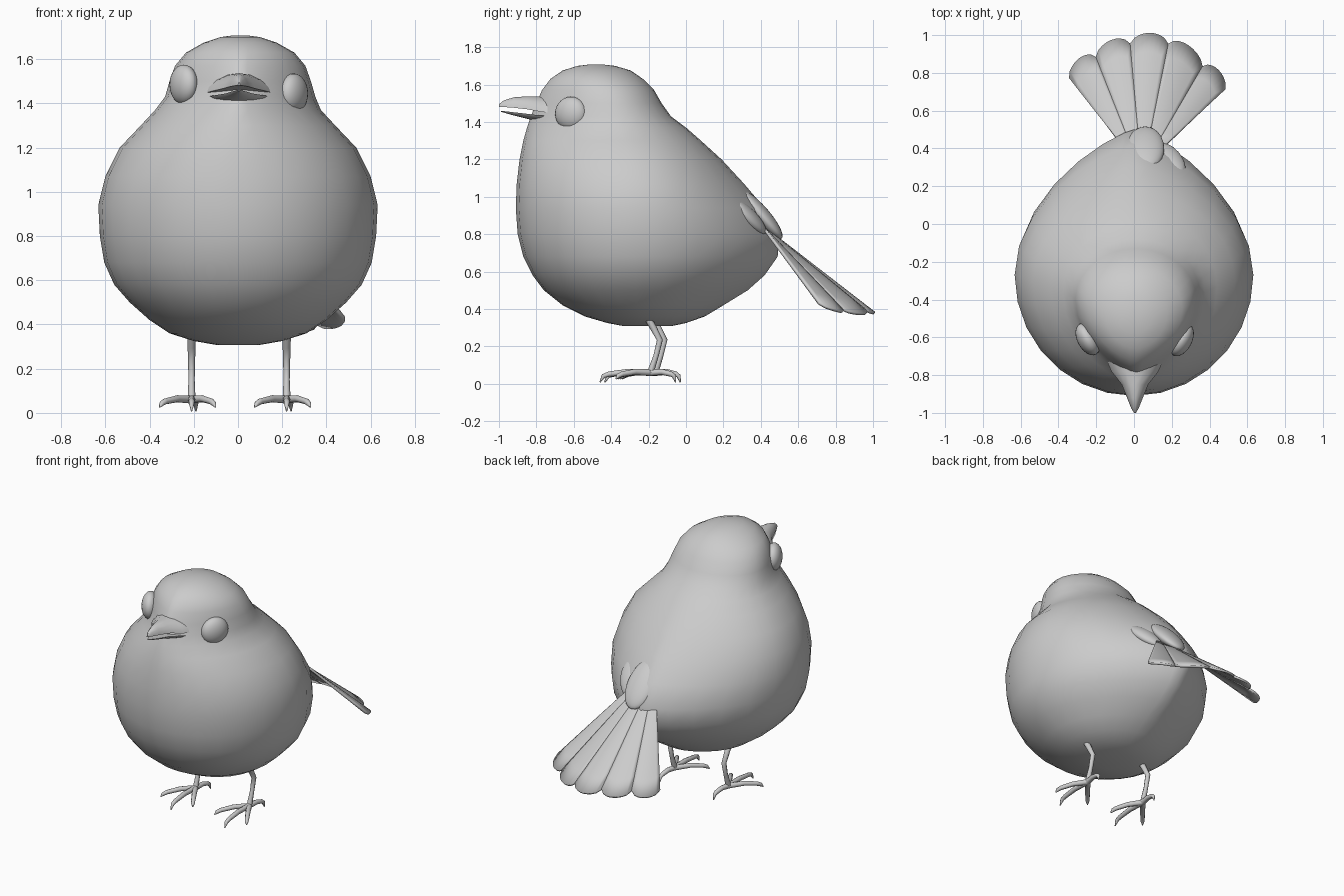
import bpy, bmesh
from math import sin, cos, pi, radians
from mathutils import Vector

if "Cube" in bpy.data.objects:
    bpy.data.objects.remove(bpy.data.objects["Cube"])


def finish(name, bm, angle=50):
    bmesh.ops.recalc_face_normals(bm, faces=bm.faces)
    me = bpy.data.meshes.new(name)
    bm.to_mesh(me)
    bm.free()
    ob = bpy.data.objects.new(name, me)
    bpy.context.collection.objects.link(ob)
    bpy.ops.object.select_all(action='DESELECT')
    ob.select_set(True)
    bpy.context.view_layer.objects.active = ob
    bpy.ops.object.shade_smooth_by_angle(angle=radians(angle))
    return ob


def add_loft(bm, rings):
    vs = [[bm.verts.new(p) for p in r] for r in rings]
    n = len(vs[0])
    for a, b in zip(vs, vs[1:]):
        for i in range(n):
            j = (i + 1) % n
            bm.faces.new((a[i], a[j], b[j], b[i]))
    bm.faces.new(vs[0])
    bm.faces.new(vs[-1])


def add_tube(bm, points, radii, sides=8):
    pts = [Vector(p) for p in points]
    rings = []
    for i, p in enumerate(pts):
        d = (pts[min(i + 1, len(pts) - 1)] - pts[max(i - 1, 0)]).normalized()
        s = d.cross(Vector((1, 0.01, 0)) if abs(d.x) < 0.8 else Vector((0, 0, 1))).normalized()
        t = d.cross(s)
        rings.append([p + (s * cos(2 * pi * k / sides) + t * sin(2 * pi * k / sides)) * radii[i]
                      for k in range(sides)])
    add_loft(bm, rings)


def ellipsoid(name, loc, scale, rot=(0, 0, 0)):
    bpy.ops.mesh.primitive_uv_sphere_add(segments=24, ring_count=14, location=loc, rotation=rot)
    ob = bpy.context.object
    ob.name = name
    ob.scale = scale
    bpy.ops.object.shade_smooth()
    return ob


# Body and head: z, front y, back y, widest y, half width, front taper, back taper
body = [
    (0.308, -.33, -.08, -.20, .10, 1, 1), (0.325, -.42, .0, -.22, .20, 1, 1.1),
    (0.36, -.54, .10, -.24, .31, 1, 1.2), (0.42, -.66, .20, -.26, .40, 1, 1.3),
    (0.50, -.76, .33, -.27, .49, 1, 1.5), (0.58, -.82, .42, -.27, .56, 1, 1.6),
    (0.68, -.87, .49, -.27, .605, 1, 1.6), (0.80, -.90, .50, -.27, .625, 1, 1.6),
    (0.94, -.91, .42, -.27, .632, 1, 1.5), (1.07, -.905, .31, -.28, .60, 1, 1.4),
    (1.20, -.89, .19, -.30, .535, 1.1, 1.2), (1.30, -.87, .08, -.33, .44, 1.2, 1.1),
    (1.37, -.85, .0, -.36, .375, 1.4, 1), (1.43, -.83, -.08, -.38, .34, 1.6, 1),
    (1.50, -.80, -.13, -.40, .32, 1.6, 1), (1.57, -.77, -.17, -.42, .295, 1.5, 1),
    (1.63, -.725, -.23, -.45, .245, 1.3, 1), (1.675, -.66, -.295, -.47, .165, 1.1, 1),
    (1.70, -.58, -.38, -.48, .09, 1, 1), (1.708, -.51, -.45, -.48, .03, 1, 1)]


def body_ring(z, yf, yb, ym, w, pf, pb, n=28):
    ring = []
    for k in range(n):
        c, s = cos(2 * pi * k / n), sin(2 * pi * k / n)
        x = w * abs(c) ** (pb if s > 0 else pf) * (1 if c > 0 else -1)
        y = ym + s * ((yb - ym) if s > 0 else (ym - yf))
        ring.append((x + (0.01 if z > 1.4 else 0), y, z))
    return ring


bm = bmesh.new()
add_loft(bm, [body_ring(*r) for r in body])
finish("body", bm, 60)

# Eyes, slightly uneven because the head is tilted
ellipsoid("eye_right", (.252, -.615, 1.445), (.055, .092, .09), (0, 0, radians(-28)))
ellipsoid("eye_left", (-.245, -.61, 1.485), (.055, .092, .09), (0, 0, radians(28)))


# Beak: sections of y, half width, ridge z, edge z
def beak(name, sections):
    bm = bmesh.new()
    rings = []
    for y, w, ridge, edge in sections:
        top = [(.005 + w * cos(a), y, edge + (ridge - edge) * sin(a) ** 1.3)
               for a in (pi * k / 8 for k in range(1, 8))]
        rings.append([(.005 + w, y, edge)] + top + [(.005 - w, y, edge)])
    add_loft(bm, rings)
    finish(name, bm, 45)


beak("beak_upper", [(-.70, .16, 1.54, 1.445), (-.78, .125, 1.537, 1.455), (-.85, .07, 1.537, 1.468),
                    (-.92, .042, 1.532, 1.476), (-.975, .02, 1.515, 1.48), (-1.0, .005, 1.495, 1.48)])
beak("beak_lower", [(-.70, .15, 1.385, 1.43), (-.78, .12, 1.40, 1.435), (-.86, .06, 1.42, 1.445),
                    (-.93, .035, 1.437, 1.453), (-.99, .006, 1.455, 1.46)])

# Tail fan: five feathers between six edges
tips = [(-.34, .77, .42), (-.20, .88, .42), (-.02, .95, .41),
        (.18, .95, .40), (.36, .83, .40), (.48, .71, .43)]
for f in range(5):
    bm = bmesh.new()
    b0, b1 = (Vector((-.06 + .22 * k / 5, .41, .84)) for k in (f, f + 1))
    t0, t1 = Vector(tips[f]), Vector(tips[f + 1])
    N, M = 8, 6
    grid = []
    for i in range(N + 1):
        u = i / N
        a, t = b0.lerp(b1, u), t0.lerp(t1, u)
        reach = 1 + .09 * (1 - (2 * u - 1) ** 2) ** .7
        grid.append([bm.verts.new(a + (t - a) * reach * j / M
                                  + Vector((0, .6, .8)) * .015 * sin(pi * u) * j / M)
                     for j in range(M + 1)])
    for i in range(N):
        for j in range(M):
            bm.faces.new((grid[i][j], grid[i + 1][j], grid[i + 1][j + 1], grid[i][j + 1]))
    ob = finish("tail_feather_%d" % (f + 1), bm)
    mod = ob.modifiers.new("thickness", 'SOLIDIFY')
    mod.thickness = .015
    mod.offset = 0

# Covert feathers overlapping the tail root
ellipsoid("covert_middle", (.06, .40, .905), (.10, .17, .045), (radians(-49), 0, 0))
ellipsoid("covert_left", (-.09, .34, .89), (.07, .13, .04), (radians(-45), radians(-25), radians(-10)))
ellipsoid("covert_right", (.19, .34, .89), (.07, .13, .04), (radians(-45), radians(25), radians(10)))

# Legs and feet; the second is a shifted copy of the first
for name, x, dy in (("leg_left", -.21, .02), ("leg_right", .22, -.005)):
    def at(px, py, pz):
        return (x + px, py + dy, pz)
    bm = bmesh.new()
    add_tube(bm, [at(0, -.21, .37), at(0, -.17, .30), at(0, -.135, .235), at(0, -.155, .15), at(0, -.185, .06)],
             [.02, .018, .016, .014, .018])
    for dx, ty in ((-.145, -.36), (.0, -.455), (.108, -.37), (.02, -.05)):
        d = ty + .185
        add_tube(bm, [at(0, -.185, .06), at(dx * .45, -.185 + d * .45, .064),
                      at(dx * .82, -.185 + d * .82, .052), at(dx * .93, -.185 + d * .93, .042),
                      at(dx, ty, .008 if dx in (0, .02) else .026)],
                 [.018, .016, .014, .012, .003])
    finish(name, bm)
